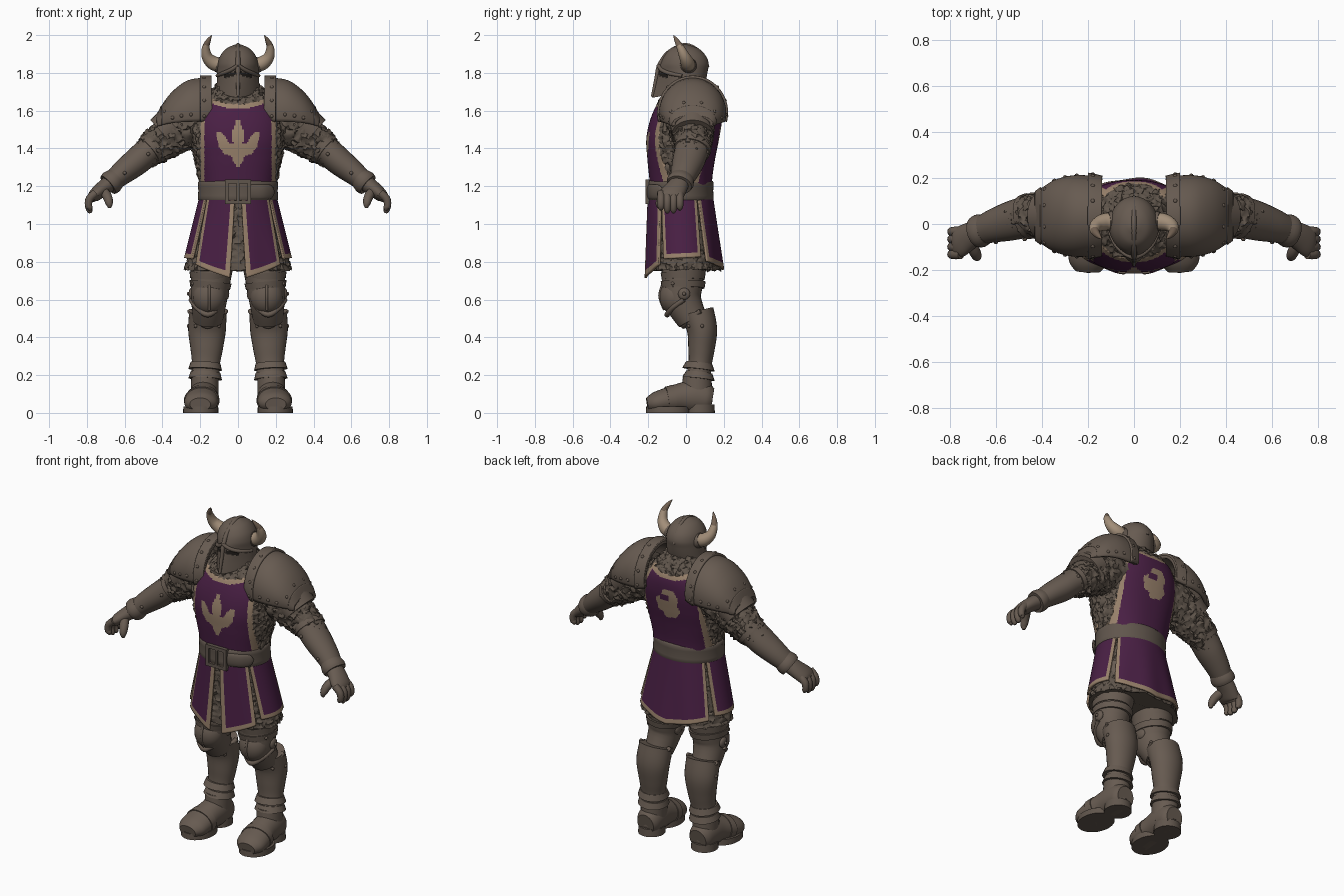
import bpy, bmesh
from math import sin, cos, pi, radians, copysign
from mathutils import Vector, Matrix, noise

if "Cube" in bpy.data.objects:
    bpy.data.objects.remove(bpy.data.objects["Cube"])

def material(name, *rgb):
    m = bpy.data.materials.new(name)
    m.use_nodes = True
    m.diffuse_color = (*rgb, 1)
    m.node_tree.nodes["Principled BSDF"].inputs["Base Color"].default_value = (*rgb, 1)
    return m

STEEL, MAIL = material("worn_steel", .135, .104, .082), material("chain_mail", .115, .09, .07)
LEATHER, PURPLE = material("belt_leather", .118, .092, .073), material("purple_cloth", .067, .014, .058)
TRIM, DARK = material("tan_trim", .315, .22, .147), material("dark_slit", .015, .012, .01)
HORN, HORN_TIP = material("horn", .36, .27, .19), material("horn_tip", .17, .12, .085)
X, Y, Z = Vector((1, 0, 0)), Vector((0, 1, 0)), Vector((0, 0, 1))

def finish(name, bm, mats, mirror=True, thick=0):
    bmesh.ops.recalc_face_normals(bm, faces=bm.faces)
    me = bpy.data.meshes.new(name)
    bm.to_mesh(me)
    bm.free()
    for m in mats:
        me.materials.append(m)
    me.shade_smooth()
    me.set_sharp_from_angle(angle=radians(42))
    ob = bpy.data.objects.new(name, me)
    bpy.context.scene.collection.objects.link(ob)
    if thick:
        solid = ob.modifiers.new("Thickness", "SOLIDIFY")
        solid.thickness, solid.offset = thick, 0
    if mirror:
        ob.modifiers.new("Mirror", "MIRROR")

def blend(rows, t):
    """Smooth interpolation through rows, t from 0 to 1."""
    s = min(max(t, 0), 1) * (len(rows) - 1)
    i = min(int(s), len(rows) - 2)
    f = s - i
    near = [rows[min(max(i + k, 0), len(rows) - 1)] for k in (-1, 0, 1, 2)]
    return [b + .5 * f * (c - a + f * (2 * a - 5 * b + 4 * c - d + f * (3 * (b - c) + d - a)))
            for a, b, c, d in zip(*near)]

def rough(p, size):
    return Vector(p) + size * noise.noise_vector(Vector(p) * 55)

def surface(name, fn, nu, nv, mats, rule=None, wrap=True, cap=False, bumps=0, **kw):
    """Grid of faces over fn(u, v), coloured by rule(u, v, centre)."""
    bm = bmesh.new()
    cols = nu if wrap else nu + 1
    grid = [[bm.verts.new(rough(fn(i / nu, j / nv), bumps)) for i in range(cols)] for j in range(nv + 1)]
    for j in range(nv):
        for i in range(nu):
            k = (i + 1) % cols
            f = bm.faces.new((grid[j][i], grid[j][k], grid[j + 1][k], grid[j + 1][i]))
            if rule:
                f.material_index = rule((i + .5) / nu, (j + .5) / nv, f.calc_center_median())
    if cap:
        bm.faces.new(grid[0])
        bm.faces.new(grid[-1])
    finish(name, bm, mats, **kw)

def loft(name, rows, mats, ref=Y, seg=28, steps=5, **kw):
    """Elliptical tube through rows of (x, y, z, radius, radius along ref)."""
    rows = [r if len(r) == 5 else (*r, r[3]) for r in rows]

    def fn(u, v):
        r = blend(rows, v)
        n = (Vector(blend(rows, v + .02)[:3]) - Vector(blend(rows, v - .02)[:3])).normalized()
        b = (ref - n * n.dot(ref)).normalized()
        p = Vector(r[:3]) + b.cross(n) * r[3] * sin(2 * pi * u) + b * r[4] * cos(2 * pi * u)
        return p.x, p.y, max(p.z, 0)
    surface(name, fn, seg, steps * (len(rows) - 1), mats, cap=True, **kw)

def balls(name, locs, size, mat, seg=10):
    bm = bmesh.new()
    for loc in locs:
        m = Matrix.Translation(loc) @ Matrix.Diagonal((*size, 1))
        bmesh.ops.create_uvsphere(bm, u_segments=seg, v_segments=seg // 2 + 1, radius=1, matrix=m)
    finish(name, bm, [mat])

def inside(px, pz, poly):
    hits = [px < ax + (pz - az) * (bx - ax) / (bz - az)
            for (ax, az), (bx, bz) in zip(poly, poly[1:] + poly[:1]) if (az > pz) != (bz > pz)]
    return sum(hits) % 2

# Torso: mail body with a painted tabard, front leaf and back badge
BODY = [(1.16, .195, -.185, .135), (1.25, .21, -.195, .14), (1.35, .232, -.205, .155), (1.45, .25, -.21, .175),
        (1.55, .25, -.19, .19), (1.64, .21, -.15, .185), (1.70, .15, -.1, .15), (1.76, .09, -.05, .09)]
LEAF = [(0, 1.565), (.033, 1.49), (.026, 1.43), (.045, 1.425), (.06, 1.45), (.08, 1.48), (.115, 1.49),
        (.104, 1.41), (.07, 1.37), (.037, 1.36), (.022, 1.33), (0, 1.29)]
BADGE = [(.045, 1.535), (.02, 1.58), (-.05, 1.575), (-.075, 1.53), (-.06, 1.49), (-.08, 1.45), (-.05, 1.41),
         (.02, 1.395), (.035, 1.43), (.07, 1.44), (.08, 1.51)]

def tabard_rule(u, v, c):
    ax, front = abs(c.x), c.y < 0
    half = .2 - .5 * max(c.z - 1.55, 0)
    top = (1.635 if front else 1.665) + 1.5 * ax * ax
    if ax > half or c.z > top:
        return 0
    badge = inside(c.x, c.z, BADGE) and not (abs(c.x - .015) < .03 and abs(c.z - 1.525) < .016)
    painted = inside(ax, c.z, LEAF) if front else badge
    return 2 if painted or ax > half - .022 or c.z > top - .025 else 1

def torso(u, v):
    z, rx, yf, yb = blend(BODY, v)
    s, c = sin(2 * pi * u), -cos(2 * pi * u)
    y = (yf + yb) / 2 + copysign(abs(c) ** .9, c) * (yb - yf) / 2
    p = Vector((copysign(abs(s) ** .85, s) * rx, y, z))
    return p if tabard_rule(u, v, p) else rough(p, .014)

surface("torso_tabard", torso, 220, 96, [MAIL, PURPLE, TRIM], tabard_rule, cap=True, mirror=False)
loft("mail_collar", [(0, 0, 1.58, .15, .14), (0, 0, 1.66, .118, .115), (0, .01, 1.72, .08, .08)],
     [MAIL], seg=48, bumps=.01, mirror=False)

# Skirt: mail under hanging cloth panels
def skirt_point(a, z, grow=0):
    t = (1.14 - z) / .34
    r = .168 + .03 * t + grow + .004 * t * sin(9 * a)
    return (.2 + .085 * t + grow) * sin(a), -.03 + .02 * t - r * cos(a), z

def panel(name, a0, a1, hem, mirror=True):
    wide = a1 - a0

    def fn(u, v):
        a = radians(a0 + u * wide + (2 * u - 1) * 3 * (1 - v))
        return skirt_point(a, 1.14 - v * (1.14 - hem(u)))
    surface(name, fn, int(wide * .8), 40, [PURPLE, TRIM], lambda u, v, c: min(u, 1 - u) * wide < 5.5 or v > .93,
            wrap=False, mirror=mirror, thick=.012)

surface("mail_skirt", lambda u, v: skirt_point(2 * pi * u, 1.14 - .385 * v, -.014), 110, 44, [MAIL],
        cap=True, bumps=.014, mirror=False)
panel("front_panels", 8, 50, lambda u: .715 + .07 * u)
panel("side_panels", 58, 117, lambda u: .815 + .01 * u)
panel("back_panel", 126, 234, lambda u: .757 + .09 * abs(u - .5), mirror=False)

# Belt and buckle
loft("belt", [(0, -.03, 1.12, .2, .165), (0, -.03, 1.13, .212, .176), (0, -.03, 1.175, .21, .174),
              (0, -.03, 1.22, .212, .176), (0, -.03, 1.23, .2, .165)], [LEATHER], seg=64, steps=2, mirror=False)
buckle = bmesh.new()
for x, z, w, h in [(-.06, 1.17, .02, .13), (.06, 1.17, .02, .13), (0, 1.115, .12, .02), (0, 1.225, .12, .02),
                   (0, 1.17, .014, .1)]:
    place = Matrix.Translation((x, -.204, z)) @ Matrix.Diagonal((w, .022, h, 1))
    bmesh.ops.create_cube(buckle, size=1, matrix=place)
finish("buckle", buckle, [LEATHER], mirror=False)
loft("strap_end", [(.06, -.197, 1.17, .012, .04), (.13, -.175, 1.17, .012, .04), (.175, -.14, 1.17, .01, .035),
                   (.19, -.12, 1.17, .006, .008)], [LEATHER], ref=Z, seg=16, mirror=False)

# Helmet with beaked face guard, eye slits, crest ridge and horns
HELM = [(1.71, .114, .17, .1, .55), (1.76, .112, .155, .115, .5), (1.81, .11, .14, .125, .35), (1.85, .107, .125, .13, .1),
        (1.89, .094, .105, .115, 0), (1.925, .066, .075, .08, 0), (1.945, .03, .03, .035, 0), (1.953, .001, .001, .001, 0)]

def helm(u, v):
    z, rx, front, back, sharp = blend(HELM, v)
    s, c = sin(2 * pi * u), cos(2 * pi * u)
    guard = max(c, 0)
    y = -front * (c * (1 - sharp) + sharp * (1 - abs(s))) if guard else -back * c
    return rx * s, y - .01, z - .04 * guard * guard * max(0, 1 - 3 * v)

surface("helmet", helm, 96, 64, [STEEL, DARK], lambda u, v, c: c.y < -.06 and .014 < abs(c.x) < .075
        and 1.792 < c.z + .3 * abs(c.x) < 1.812, cap=True, mirror=False)
loft("helmet_ridge", [(0, .115, 1.83, .01), (0, .085, 1.9, .011), (0, 0, 1.948, .011), (0, -.09, 1.91, .012),
                      (0, -.14, 1.84, .013), (0, -.157, 1.77, .011), (0, -.178, 1.675, .008)],
     [STEEL], ref=X, seg=10, mirror=False)
loft("brow_guard", [(.11, -.02, 1.785, .009), (.082, -.085, 1.797, .011), (.04, -.128, 1.815, .011),
                    (0, -.146, 1.84, .011)], [STEEL], ref=Z, seg=10)
loft("horns", [(.09, .012, 1.84, .038), (.132, .008, 1.853, .037), (.164, -.008, 1.887, .029),
               (.17, -.03, 1.935, .02), (.154, -.052, 1.975, .011), (.138, -.066, 2.0, .001)],
     [HORN, HORN_TIP], seg=20, rule=lambda u, v, c: c.z > 1.945)
loft("horn_sockets", [(.085, .012, 1.838, .046), (.112, .01, 1.846, .041)], [STEEL], seg=20)

# Shoulder plates
PAD = [(.14, 1.6, .155, .165), (.2, 1.59, .168, .175), (.27, 1.585, .168, .165), (.34, 1.57, .15, .128),
       (.39, 1.55, .12, .085), (.425, 1.53, .095, .035)]

def pad(u, v, grow=0):
    x, zb, ry, h = blend(PAD, v)
    a = radians(-105 + 210 * u)
    return x, .035 + (ry + grow) * sin(a), zb + (h + grow) * cos(a)

def plate(name, v0, v1, grow, thick):
    surface(name, lambda u, v: pad(u, v0 + (v1 - v0) * v, grow), 36, 16, [STEEL], wrap=False, thick=thick)

plate("shoulder_plates", 0, 1, 0, .016)
plate("shoulder_collars", 0, .2, .01, .02)
plate("shoulder_rims", .85, 1, .008, .014)
balls("shoulder_rivets", [pad(u, .14, .016) for u in (.04, .16, .28, .4, .6, .72, .84, .96)]
      + [pad(u, .34 + .14 * k, .005) for u in (.06, .94) for k in range(3)]
      + [pad(u, .78, .005) for u in (.2, .4, .6, .8)], (.01,) * 3, STEEL)
loft("arm_lames", [(.34, .035, 1.525, .108, .118), (.395, .035, 1.475, .102, .11)], [STEEL], steps=2)

# Arms, bracers and gauntlets
loft("mail_sleeves", [(.18, .02, 1.56, .13), (.3, .03, 1.5, .115), (.38, .035, 1.45, .104),
                      (.45, .035, 1.4, .09), (.52, .025, 1.345, .065)], [MAIL], seg=56, steps=12, bumps=.016)
loft("bracers", [(.455, .035, 1.4, .08, .095), (.48, .028, 1.38, .076, .09), (.54, .012, 1.328, .073, .085),
                 (.61, -.008, 1.273, .064, .073), (.67, -.03, 1.222, .052, .06)], [STEEL])
loft("elbow_rims", [(.45, .036, 1.405, .084, .1), (.472, .03, 1.387, .083, .098)], [STEEL], steps=2)
loft("wrist_cuffs", [(.645, -.022, 1.245, .056, .064), (.67, -.03, 1.222, .065, .073), (.688, -.036, 1.207, .06, .067)],
     [STEEL], steps=2)
balls("bracer_rivets", [(.475, -.065, 1.37), (.6, -.078, 1.27), (.5, .112, 1.38)], (.01,) * 3, STEEL)
loft("palms", [(.67, -.03, 1.222, .045, .05), (.72, -.055, 1.185, .04, .06), (.76, -.08, 1.15, .034, .066),
               (.775, -.085, 1.13, .02, .055)], [STEEL])
for i in range(4):
    y, tip = -.132 + .033 * i, 1.085 - .014 * (i in (1, 2))
    loft(f"fingers_{i + 1}", [(.752, y, 1.165, .021), (.785, y, 1.135, .021), (.792, y, 1.1, .019),
                              (.785, y, tip, .016), (.782, y, tip - .014, .006)], [STEEL], seg=12, steps=3)
loft("thumbs", [(.715, -.075, 1.18, .024), (.692, -.12, 1.145, .025), (.682, -.142, 1.11, .02),
                (.68, -.145, 1.085, .008)], [STEEL], ref=X, seg=14)

# Legs: thigh armour, knees and greaves
loft("thighs", [(.125, -.01, .96, .11, .13), (.138, -.01, .8, .115, .122), (.145, -.018, .7, .105, .11),
                (.153, -.018, .6, .095, .1), (.16, .035, .49, .08, .08)], [STEEL])
for i, z in enumerate((.74, .695)):
    loft(f"leg_bands_{i + 1}", [(.145, -.015, z, .112, .119), (.148, -.015, z - .035, .106, .113)], [STEEL], steps=2)
balls("knee_caps", [(.152, -.06, .615)], (.088, .08, .095), STEEL, seg=28)
balls("knee_hinges", [(.246, -.01, .63), (.062, -.01, .63)], (.016, .032, .032), STEEL, seg=18)
loft("knee_ridges", [(.152, -.12, .69, .007), (.152, -.139, .62, .008), (.152, -.115, .545, .007)], [STEEL], seg=10)
loft("greaves", [(.16, .06, .535, .098, .088), (.164, .085, .44, .1, .08), (.166, .082, .34, .086, .07),
                 (.17, .075, .26, .074, .062), (.174, .065, .18, .074, .066)], [STEEL])
for name, y, z, w in [("knee_points", -.1, .52, .09), ("greave_rims", -.012, .46, .096)]:
    loft(name, [(.16 - w, y + .09, z + .08, .013), (.16 - .65 * w, y + .03, z + .037, .014), (.16, y, z, .015),
                (.16 + .65 * w, y + .03, z + .037, .014), (.16 + w, y + .09, z + .08, .013)], [STEEL], ref=Z, seg=10)
balls("leg_rivets", [(.225, .015, .46), (.1, .015, .46), (.262, .085, .46), (.262, -.01, .63), (.24, -.07, .685)],
      (.01,) * 3, STEEL)
for i, z in enumerate((.265, .215)):
    loft(f"ankle_bands_{i + 1}", [(.172, .07, z, .079, .07), (.174, .066, z - .035, .089, .086)], [STEEL], steps=2)

# Boots with separate sole and heel
loft("boots", [(.178, .14, .07, .055, .06), (.178, .11, .075, .072, .08), (.18, .05, .085, .078, .09),
               (.184, -.02, .08, .08, .08), (.192, -.1, .065, .09, .068), (.198, -.165, .052, .085, .056),
               (.2, -.205, .045, .055, .035)], [STEEL], ref=Z)
loft("boot_ankles", [(.178, .055, .06, .074, .085), (.175, .06, .2, .072, .075)], [STEEL])
loft("toe_plates", [(.188, -.06, .072, .09, .078), (.192, -.1, .066, .095, .073)], [STEEL], ref=Z, steps=2)
loft("soles", [(.197, -.095, 0, .094, .118), (.197, -.095, .035, .092, .116)], [LEATHER], steps=1)
loft("heels", [(.18, .075, 0, .076, .078), (.18, .075, .045, .074, .075)], [LEATHER], steps=1)
